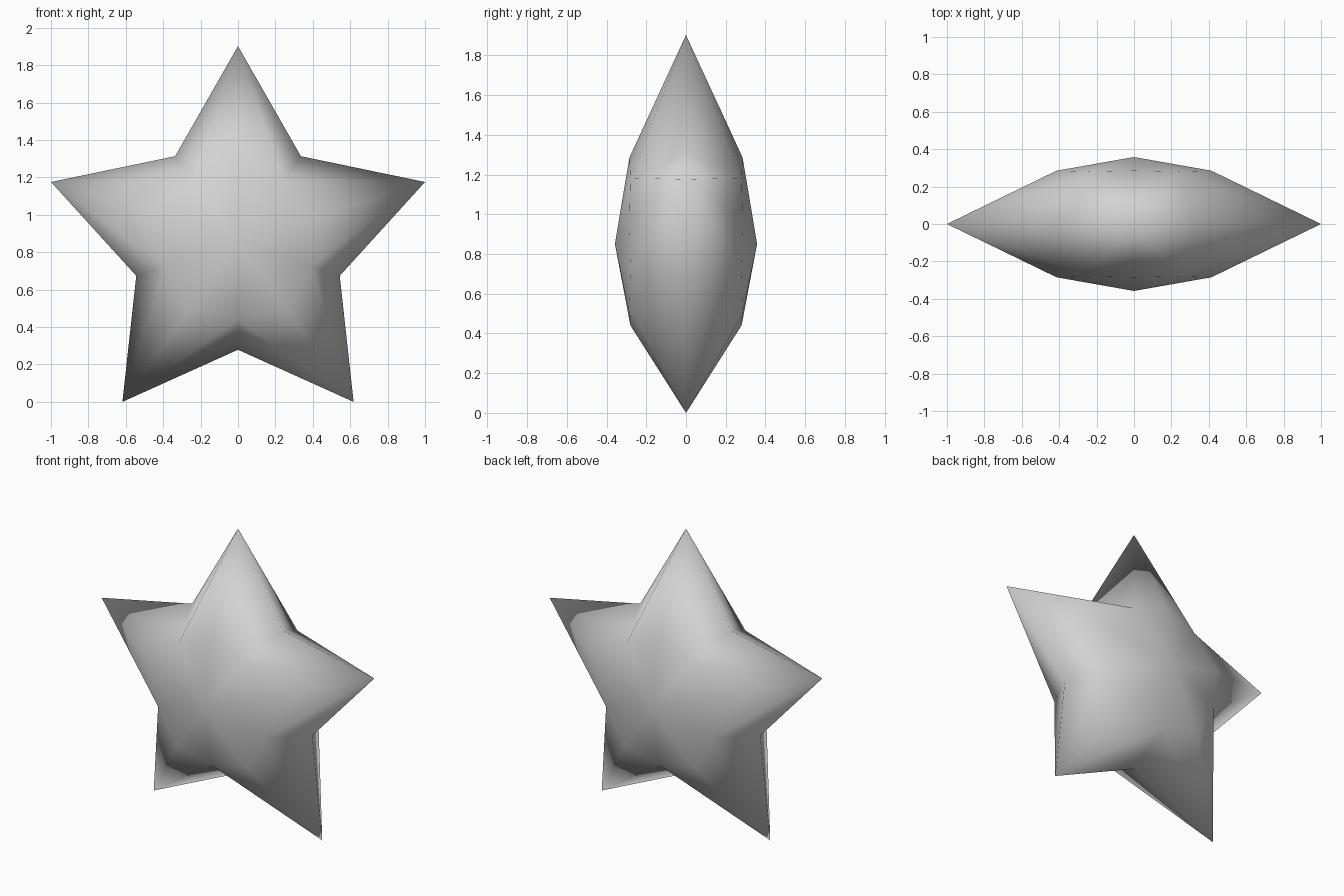
import bpy
import bmesh
from math import sin, cos, pi

cube = bpy.data.objects.get("Cube")
if cube:
    bpy.data.objects.remove(cube, do_unlink=True)

TIP_RADIUS = 1.0515
NOTCH_RADIUS = 0.572
CENTRE_Z = TIP_RADIUS * cos(pi / 5)

# Plain grey surface
grey = bpy.data.materials.new("light grey")
grey.use_nodes = True
colour = (0.65, 0.65, 0.65, 1)
grey.diffuse_color = colour
grey.node_tree.nodes["Principled BSDF"].inputs["Base Color"].default_value = colour

bm = bmesh.new()


def star_ring(tip_radius, notch_radius, tip_y, notch_y):
    """Ten vertices alternating between arm tips and notches."""
    ring = []
    for i in range(10):
        angle = i * pi / 5
        radius, y = (notch_radius, notch_y) if i % 2 else (tip_radius, tip_y)
        ring.append(bm.verts.new((radius * sin(angle), y, CENTRE_Z + radius * cos(angle))))
    return ring


# Sharp star outline shared by both halves
rim = star_ring(TIP_RADIUS, NOTCH_RADIUS, 0, 0)

# Puffed front and back halves
for side in (-1, 1):
    apex = bm.verts.new((0, side * 0.358, CENTRE_Z))
    dome = star_ring(0.435, 0.41, side * 0.285, side * 0.28)
    for tip in range(0, 10, 2):
        for notch in ((tip + 1) % 10, tip - 1):
            bm.faces.new((rim[tip], rim[notch], dome[notch]))
            bm.faces.new((rim[tip], dome[notch], dome[tip]))
            bm.faces.new((dome[tip], dome[notch], apex))

bmesh.ops.recalc_face_normals(bm, faces=bm.faces)
for face in bm.faces:
    face.smooth = True

mesh = bpy.data.meshes.new("puffed_star")
bm.to_mesh(mesh)
bm.free()
mesh.materials.append(grey)
star = bpy.data.objects.new("puffed_star", mesh)
bpy.context.collection.objects.link(star)
